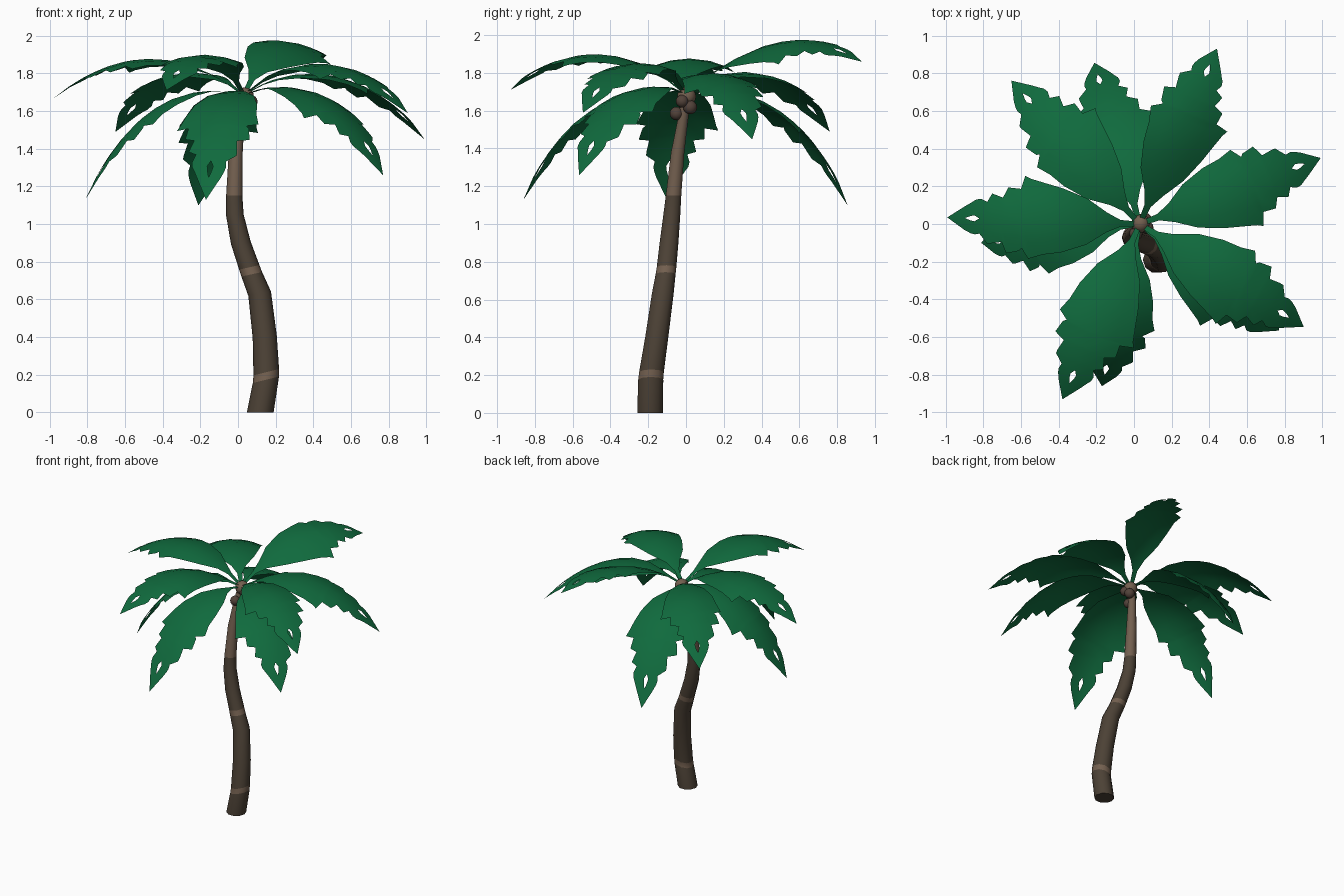
import bpy, bmesh, math
from mathutils import Vector

if "Cube" in bpy.data.objects:
    bpy.data.objects.remove(bpy.data.objects["Cube"])


def material(name, rgb):
    m = bpy.data.materials.new(name)
    m.diffuse_color = (*rgb, 1)
    m.use_nodes = True
    m.node_tree.nodes["Principled BSDF"].inputs["Base Color"].default_value = m.diffuse_color
    return m


GREEN = material("leaf green", (0.005, 0.145, 0.047))
DARK = material("dark bark", (0.072, 0.053, 0.036))
LIGHT = material("light bark", (0.17, 0.115, 0.078))
NUT = material("coconut brown", (0.085, 0.055, 0.042))


def finish(bm, name, mats):
    me = bpy.data.meshes.new(name)
    bm.to_mesh(me)
    bm.free()
    ob = bpy.data.objects.new(name, me)
    bpy.context.collection.objects.link(ob)
    for m in mats:
        me.materials.append(m)
    bpy.context.view_layer.objects.active = ob
    bpy.ops.object.select_all(action='DESELECT')
    ob.select_set(True)
    bpy.ops.object.shade_smooth_by_angle(angle=math.radians(40))
    return ob


# Trunk rings: z, x, y, radius, slant, colour of the segment above (1 = light)
RINGS = [
    (0.00, 0.118, -0.190, 0.071, 0.0, 0),
    (0.168, 0.147, -0.187, 0.070, 0.25, 0),
    (0.173, 0.148, -0.187, 0.069, 0.25, 1),
    (0.213, 0.150, -0.183, 0.068, 0.25, 0),
    (0.40, 0.142, -0.155, 0.064, 0.1, 0),
    (0.63, 0.115, -0.123, 0.060, 0.2, 0),
    (0.733, 0.073, -0.108, 0.055, 0.22, 1),
    (0.770, 0.060, -0.103, 0.054, 0.22, 0),
    (0.90, 0.015, -0.090, 0.052, 0.15, 0),
    (1.05, -0.017, -0.075, 0.047, 0.0, 0),
    (1.15, -0.020, -0.066, 0.043, 0.0, 1),
    (1.38, -0.012, -0.044, 0.037, 0.0, 1),
    (1.58, 0.008, -0.012, 0.028, 0.0, 1),
    (1.69, 0.030, 0.004, 0.026, 0.0, 1),
]
SIDES = 10
bm = bmesh.new()
loops = []
for z, x, y, r, slant, _ in RINGS:
    ring = []
    for k in range(SIDES):
        a = 2 * math.pi * k / SIDES
        dx, dy = r * math.cos(a), r * math.sin(a)
        ring.append(bm.verts.new((x + dx, y + dy, z + slant * dx)))
    loops.append(ring)
for i in range(len(loops) - 1):
    for k in range(SIDES):
        n = (k + 1) % SIDES
        f = bm.faces.new((loops[i][k], loops[i][n], loops[i + 1][n], loops[i + 1][k]))
        f.material_index = RINGS[i][5]
bm.faces.new(loops[0][::-1])
bm.faces.new(loops[-1]).material_index = 1
finish(bm, "trunk", [DARK, LIGHT])


# Crown knob and coconuts
def ball(name, centre, radius, mat):
    bm = bmesh.new()
    bmesh.ops.create_uvsphere(bm, u_segments=12, v_segments=8, radius=radius)
    bmesh.ops.translate(bm, verts=bm.verts, vec=centre)
    finish(bm, name, [mat])


ball("crown_knob", (0.035, 0.003, 1.675), 0.05, LIGHT)
ball("coconut_1", (0.06, 0.022, 1.618), 0.037, NUT)
ball("coconut_2", (0.01, -0.050, 1.585), 0.036, NUT)
ball("coconut_3", (0.07, -0.020, 1.650), 0.034, NUT)

# Frond outline: position along the spine, right and left half widths, hole half width
OUTLINE = [
    (0.00, 0.012, 0.012, 0), (0.10, 0.018, 0.018, 0), (0.17, 0.055, 0.050, 0),
    (0.27, 0.125, 0.120, 0), (0.40, 0.175, 0.165, 0), (0.50, 0.200, 0.180, 0),
    (0.58, 0.220, 0.205, 0), (0.615, 0.235, 0.150, 0), (0.63, 0.165, 0.165, 0),
    (0.70, 0.170, 0.180, 0), (0.72, 0.115, 0.120, 0), (0.78, 0.135, 0.130, 0),
    (0.80, 0.090, 0.130, 0), (0.835, 0.105, 0.080, 0), (0.86, 0.100, 0.085, 0.016),
    (0.88, 0.085, 0.080, 0.012), (0.91, 0.065, 0.065, 0), (1.00, 0.001, 0.001, 0),
]
BASE = Vector((0.03, 0.0, 1.685))


def frond(name, tip, reach, lift, roll=0, flip=False):
    """Leaf along a bent spine; reach and lift place the bend."""
    tip = Vector(tip)
    flat = Vector((tip.x - BASE.x, tip.y - BASE.y, 0))
    out = flat.normalized()
    bend = BASE + flat * reach
    bend.z = lift
    right = Vector((out.y, -out.x, 0))
    bm = bmesh.new()
    rows = []
    for t, wr, wl, hole in OUTLINE:
        if flip:
            wr, wl = wl, wr
        p = BASE * (1 - t) ** 2 + bend * (2 * t * (1 - t)) + tip * t * t
        tangent = ((bend - BASE) * (1 - t) + (tip - bend) * t).normalized()
        up = right.cross(tangent)
        s = math.radians(roll) * min(1, 3 * t) * (1 - 0.5 * t)
        side = right * math.cos(s) - up * math.sin(s)
        row = []
        for w in (-wl, -wl * 0.55, -hole, hole, wr * 0.55, wr):
            row.append(bm.verts.new(p + side * w - up * (1.1 * w * w)))
        rows.append(row)
    for a, b in zip(rows, rows[1:]):
        for k in (0, 1, 3, 4):          # the open centre strip leaves the hole
            bm.faces.new((a[k], a[k + 1], b[k + 1], b[k]))
    bmesh.ops.remove_doubles(bm, verts=bm.verts, dist=0.0005)
    finish(bm, name, [GREEN])


# Upper fronds
frond("frond_back_right", (0.44, 0.93, 1.86), 0.52, 2.13, roll=20)
frond("frond_right_back", (0.99, 0.35, 1.45), 0.52, 2.00)
frond("frond_right_front", (0.90, -0.545, 1.59), 0.52, 2.06)
frond("frond_front_left", (-0.38, -0.93, 1.71), 0.50, 2.10, flip=True)
frond("frond_left", (-0.99, 0.035, 1.66), 0.50, 2.08)
frond("frond_back_left", (-0.65, 0.76, 1.49), 0.52, 2.00)
# Lower, drooping fronds
frond("low_frond_right", (0.77, -0.565, 1.26), 0.60, 1.87)
frond("low_frond_front", (-0.17, -0.86, 1.13), 0.62, 1.82)
frond("low_frond_left", (-0.81, -0.10, 1.13), 0.62, 1.82)
frond("low_frond_back", (-0.21, 0.855, 1.10), 0.62, 1.82)
